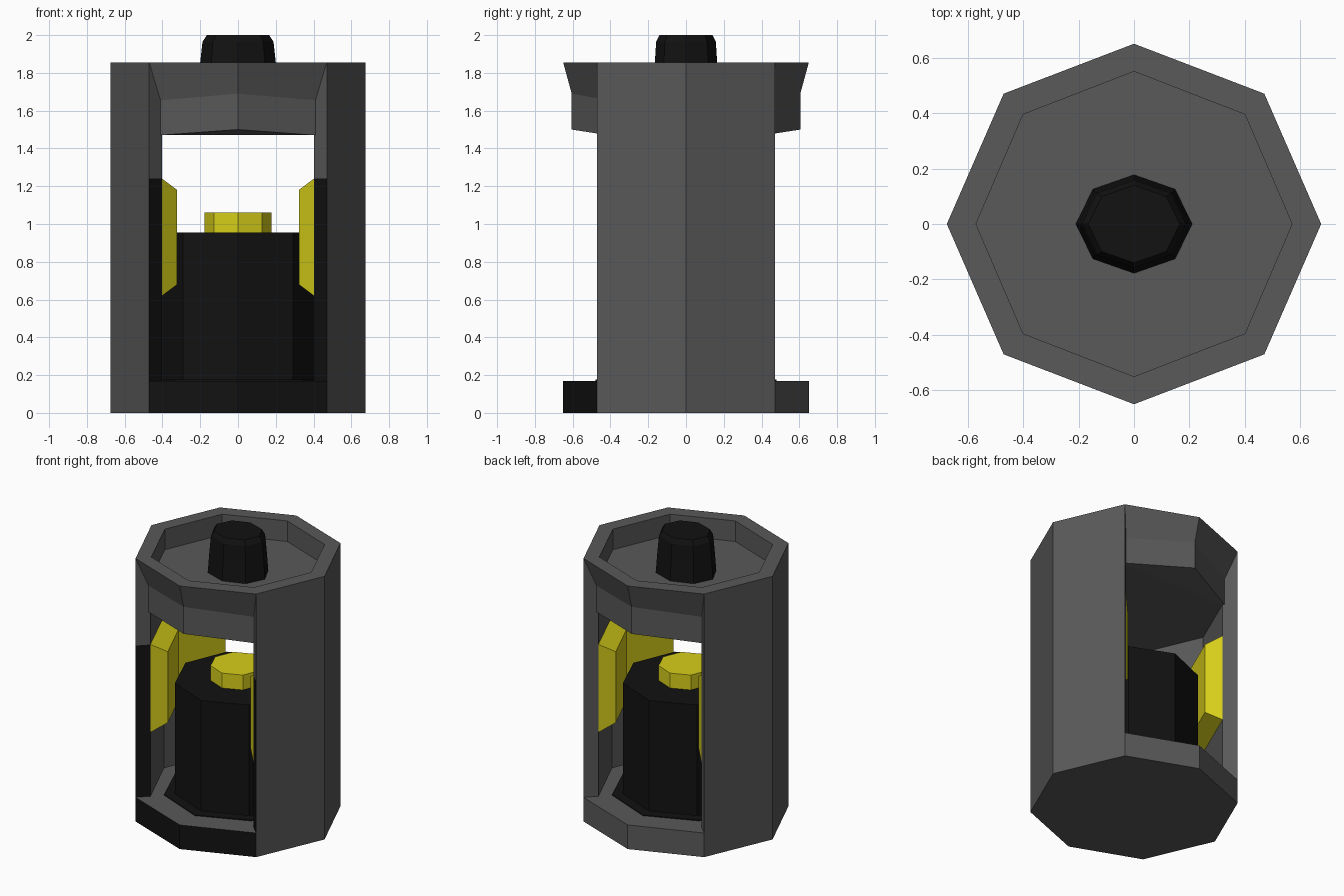
import bpy, bmesh
from math import sin, cos, pi

if "Cube" in bpy.data.objects:
    bpy.data.objects.remove(bpy.data.objects["Cube"])


def material(name, color):
    m = bpy.data.materials.new(name)
    m.diffuse_color = (*color, 1)
    m.use_nodes = True
    m.node_tree.nodes["Principled BSDF"].inputs["Base Color"].default_value = m.diffuse_color
    return m


GREY = material("dark_grey", (0.1, 0.1, 0.1))
BLACK = material("black", (0.006, 0.006, 0.006))
YELLOW = material("yellow", (0.68, 0.62, 0.01))


def finish(name, bm, mats):
    bmesh.ops.recalc_face_normals(bm, faces=bm.faces)
    me = bpy.data.meshes.new(name)
    bm.to_mesh(me)
    bm.free()
    for m in mats:
        me.materials.append(m)
    ob = bpy.data.objects.new(name, me)
    bpy.context.collection.objects.link(ob)
    return ob


def octagon(side, dx, dy, front, z, zf=None):
    """Eight points: side, diagonal and front/back corners (front may differ in z)."""
    zf = z if zf is None else zf
    return [(side, 0, z), (dx, dy, z), (0, front, zf), (-dx, dy, z),
            (-side, 0, z), (-dx, -dy, z), (0, -front, zf), (dx, -dy, z)]


def regular(rx, ry, z):
    return [(rx * cos(k * pi / 4), ry * sin(k * pi / 4), z) for k in range(8)]


def loft(name, rings, mats, black_front=False):
    """Join rings of eight points and close both ends."""
    bm = bmesh.new()
    vs = [[bm.verts.new(p) for p in r] for r in rings]
    for a, b in zip(vs, vs[1:]):
        for k in range(8):
            f = bm.faces.new((a[k], a[(k + 1) % 8], b[(k + 1) % 8], b[k]))
            if black_front and k in (5, 6):
                f.material_index = 1
    bm.faces.new(vs[0])
    bm.faces.new(vs[-1])
    return finish(name, bm, mats)


def side_sector(name, section, sx, mats, black_end=False):
    """Sweep a (radius factor, height) section around one side of the octagon."""
    stations = [(0.47, -0.47), (0.675, 0), (0.47, 0.47)]
    bm = bmesh.new()
    vs = [[bm.verts.new((sx * x * t, y * t, z)) for t, z in section] for x, y in stations]
    n = len(section)
    for a, b in zip(vs, vs[1:]):
        for k in range(n):
            bm.faces.new((a[k], a[(k + 1) % n], b[(k + 1) % n], b[k]))
    for end in (0, 2):
        v = vs[end]
        for k in range(n // 2 - 1):
            f = bm.faces.new((v[k], v[k + 1], v[n - 2 - k], v[n - 1 - k]))
            if black_end and end == 0 and k == 0:
                f.material_index = 1
    return finish(name, bm, mats)


# Side walls and their yellow inner panels
IN = 0.855
wall = [(1, 0), (1, 1.24), (1, 1.855), (IN, 1.855), (IN, 1.24), (IN, 0)]
panel = [(IN, 0.62), (IN, 1.24), (0.685, 1.18), (0.685, 0.68)]
for sx, label in ((1, "right"), (-1, "left")):
    side_sector(label + "_wall", wall, sx, [GREY, BLACK], True)
    side_sector(label + "_panel", panel, sx, [YELLOW])

# Base plate, black across the front
loft("base", [octagon(0.6, 0.47, 0.47, 0.65, 0),
              octagon(0.6, 0.47, 0.47, 0.65, 0.17)], [GREY, BLACK], True)

# Cap with a flared outer edge and a recessed top
loft("cap", [octagon(0.55, 0.40, 0.39, 0.40, 1.47),
             octagon(0.6, 0.41, 0.41, 0.605, 1.47, 1.50),
             octagon(0.6, 0.41, 0.41, 0.605, 1.655, 1.69),
             octagon(0.6, 0.47, 0.47, 0.65, 1.855),
             octagon(0.57, 0.40, 0.395, 0.55, 1.855),
             octagon(0.57, 0.40, 0.395, 0.55, 1.71)], [GREY])

# Knob on top
loft("top_knob", [regular(0.21, 0.178, 1.705), regular(0.2, 0.165, 1.855),
                  regular(0.188, 0.158, 1.965), regular(0.165, 0.14, 2.0)], [BLACK])

# Inner core with a thin foot and a yellow button
loft("core_foot", [regular(0.48, 0.48, 0.165), regular(0.48, 0.48, 0.176)], [BLACK])
loft("core", [regular(0.41, 0.41, 0.17), regular(0.41, 0.41, 0.955)], [BLACK])
loft("core_button", [regular(0.178, 0.178, 0.95), regular(0.178, 0.178, 1.06)], [YELLOW])
